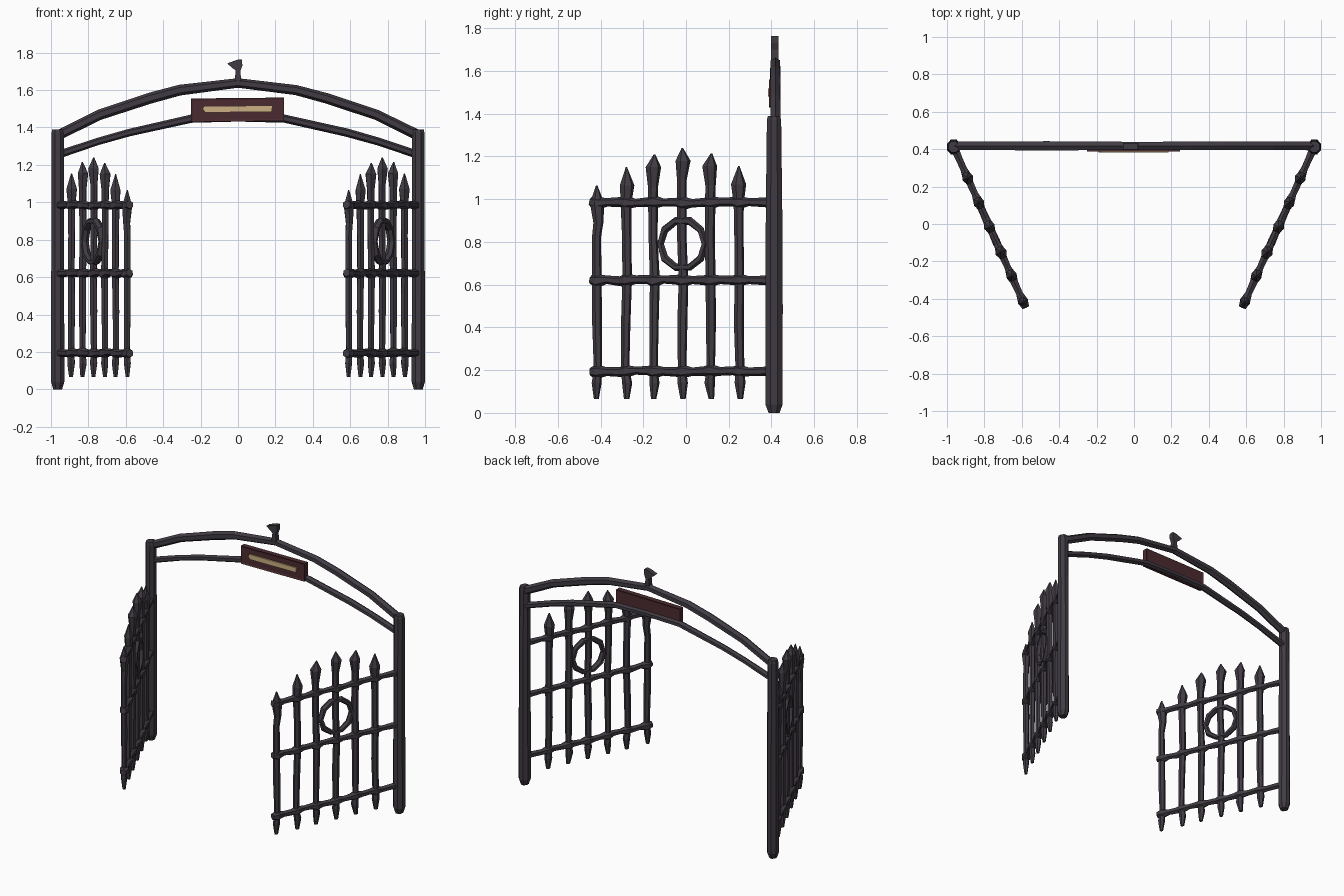
import bpy, bmesh, math, random
from mathutils import Vector

cube = bpy.data.objects.get("Cube")
if cube:
    bpy.data.objects.remove(cube)


def material(name, rgb):
    m = bpy.data.materials.new(name)
    m.use_nodes = True
    m.diffuse_color = (*rgb, 1)
    m.node_tree.nodes["Principled BSDF"].inputs["Base Color"].default_value = (*rgb, 1)
    return m


IRON = material("dark iron", (0.052, 0.044, 0.056))
WOOD = material("maroon wood", (0.07, 0.024, 0.03))
GOLD = material("pale gold", (0.6, 0.43, 0.22))


def finish(bm, name, mat):
    bmesh.ops.recalc_face_normals(bm, faces=bm.faces)
    mesh = bpy.data.meshes.new(name)
    bm.to_mesh(mesh)
    bm.free()
    mesh.materials.append(mat)
    obj = bpy.data.objects.new(name, mesh)
    bpy.context.collection.objects.link(obj)
    return obj


def sweep(name, stations, side, sides=6, closed=False, rough=0.06):
    """Loft a rough-hewn bar through (point, half width along side, other half width)."""
    bm = bmesh.new()
    side = Vector(side).normalized()
    count = len(stations)
    pts = [Vector(s[0]) for s in stations]
    rings = []
    for i, (_, a, b) in enumerate(stations):
        if closed:
            tangent = pts[(i + 1) % count] - pts[i - 1]
        else:
            tangent = pts[min(i + 1, count - 1)] - pts[max(i - 1, 0)]
        other = tangent.normalized().cross(side)
        k = 1 + random.uniform(-rough, rough)
        ring = []
        for j in range(sides):
            t = 2 * math.pi * (j + 0.5) / sides
            grow = k / math.cos(math.pi / sides)
            ring.append(bm.verts.new(pts[i] + side * a * grow * math.cos(t)
                                     + other * b * grow * math.sin(t)))
        rings.append(ring)
    for i in range(count if closed else count - 1):
        r, s = rings[i], rings[(i + 1) % count]
        for j in range(sides):
            n = (j + 1) % sides
            bm.faces.new((r[j], r[n], s[n], s[j]))
    if not closed:
        bm.faces.new(rings[0])
        bm.faces.new(rings[-1])
    return finish(bm, name, IRON)


def prism(name, outline, y0, y1, mat, border=0):
    """Extrude an x-z outline along y, optionally with recessed panels front and back."""
    bm = bmesh.new()
    face = bm.faces.new([bm.verts.new((x, y0, z)) for x, z in outline])
    new = bmesh.ops.extrude_face_region(bm, geom=[face])["geom"]
    for v in new:
        if isinstance(v, bmesh.types.BMVert):
            v.co.y = y1
    if not any(abs(f.normal.y) > 2 for f in bm.faces) and len(bm.faces) == len(outline) + 1:
        bm.faces.new([v for v in face.verts])
    bmesh.ops.recalc_face_normals(bm, faces=bm.faces)
    if border:
        panels = [f for f in bm.faces if abs(f.normal.y) > 0.9]
        bmesh.ops.inset_individual(bm, faces=panels, thickness=border, depth=-0.004)
    return finish(bm, name, mat)


# Gate posts, with a worn foot and a slightly narrower top
def post(side_name, sx):
    levels = [(0, 0.024, 0.026), (0.04, 0.036, 0.041), (0.5, 0.035, 0.041),
              (0.95, 0.034, 0.039), (1.37, 0.034, 0.034), (1.39, 0.029, 0.029)]
    sweep(side_name + "_post", [((sx * 0.964, 0.412, z), a, b) for z, a, b in levels],
          (1, 0, 0), sides=8, rough=0.02)


# Open gate leaf: spear bars, cross rails and a ring
BARS = [(0.25, 1.155), (0.115, 1.215), (-0.015, 1.24),
        (-0.15, 1.21), (-0.28, 1.15), (-0.415, 1.065)]


def gate(side_name, sx):
    def at(y, z):
        return Vector((sx * (0.779 + 0.448 * y), y, z))

    along = (at(1, 0) - at(0, 0)).normalized()
    across = Vector((along.y, -along.x, 0))

    for i, (y, top) in enumerate(BARS):
        head = 0.085 if i in (0, 4, 5) else 0.06
        shoulder = top - head
        levels = [(0.065, 0.011), (0.14, 0.022), (0.2, 0.018), (0.42, 0.02),
                  (0.62, 0.021), (0.82, 0.02), (shoulder - 0.09, 0.021),
                  (shoulder, 0.031), (top, 0.003)]
        stations = []
        for z, w in levels:
            sway = random.uniform(-0.005, 0.005)
            stations.append((at(y + sway, z), w, w * 0.85))
        sweep(f"{side_name}_gate_bar_{i + 1}", stations, along)

    for label, z in (("bottom", 0.195), ("middle", 0.62), ("top", 0.985)):
        # Rails swell where each bar passes through
        stations = [(at(0.39, z), 0.02, 0.02)]
        for y, _ in BARS:
            for dy, w in ((0.045, 0.017), (0, 0.027), (-0.03, 0.019)):
                wave = random.uniform(-0.004, 0.004)
                stations.append((at(y + dy, z + wave), w, w))
        sweep(f"{side_name}_gate_{label}_rail", stations, across)

    centre = at(-0.015, 0.79)
    ring = []
    for i in range(10):
        t = 2 * math.pi * i / 10
        offset = along * math.cos(t) + Vector((0, 0, math.sin(t)))
        ring.append((centre + offset * 0.114, 0.02, 0.016))
    sweep(side_name + "_gate_ring", ring, across, closed=True, rough=0.1)


for side_name, sx in (("left", 1), ("right", -1)):
    random.seed(4)
    post(side_name, sx)
    gate(side_name, sx)


# Two arched beams joining the posts
def arch(name, half, a, b):
    path = [(-x, z) for x, z in half] + [(x, z) for x, z in reversed(half) if x]
    sweep(name, [((x, 0.418, z), a, b) for x, z in path], (0, 1, 0), rough=0.08)


arch("upper_arch", [(0.955, 1.362), (0.74, 1.468), (0.47, 1.557), (0.31, 1.6), (0, 1.638)],
     0.023, 0.024)
arch("lower_arch", [(0.95, 1.258), (0.75, 1.325), (0.58, 1.373), (0.25, 1.447), (0, 1.452)],
     0.02, 0.018)

# Hanging sign board with a raised border and a blank gilt plate
prism("sign_board", [(-0.25, 1.43), (0.245, 1.435), (0.245, 1.56), (-0.25, 1.555)],
      0.388, 0.424, WOOD, border=0.014)
prism("sign_plate", [(-0.19, 1.5), (-0.175, 1.48), (0.18, 1.484), (0.185, 1.517),
                     (-0.18, 1.515)], 0.383, 0.392, GOLD)

# Finial shaped like a small perched bird
prism("bird_finial", [(-0.018, 1.65), (0.018, 1.65), (0.012, 1.7), (0.023, 1.73),
                      (0.022, 1.765), (-0.005, 1.762), (-0.058, 1.742), (-0.03, 1.718),
                      (-0.012, 1.705)], 0.398, 0.432, IRON)
